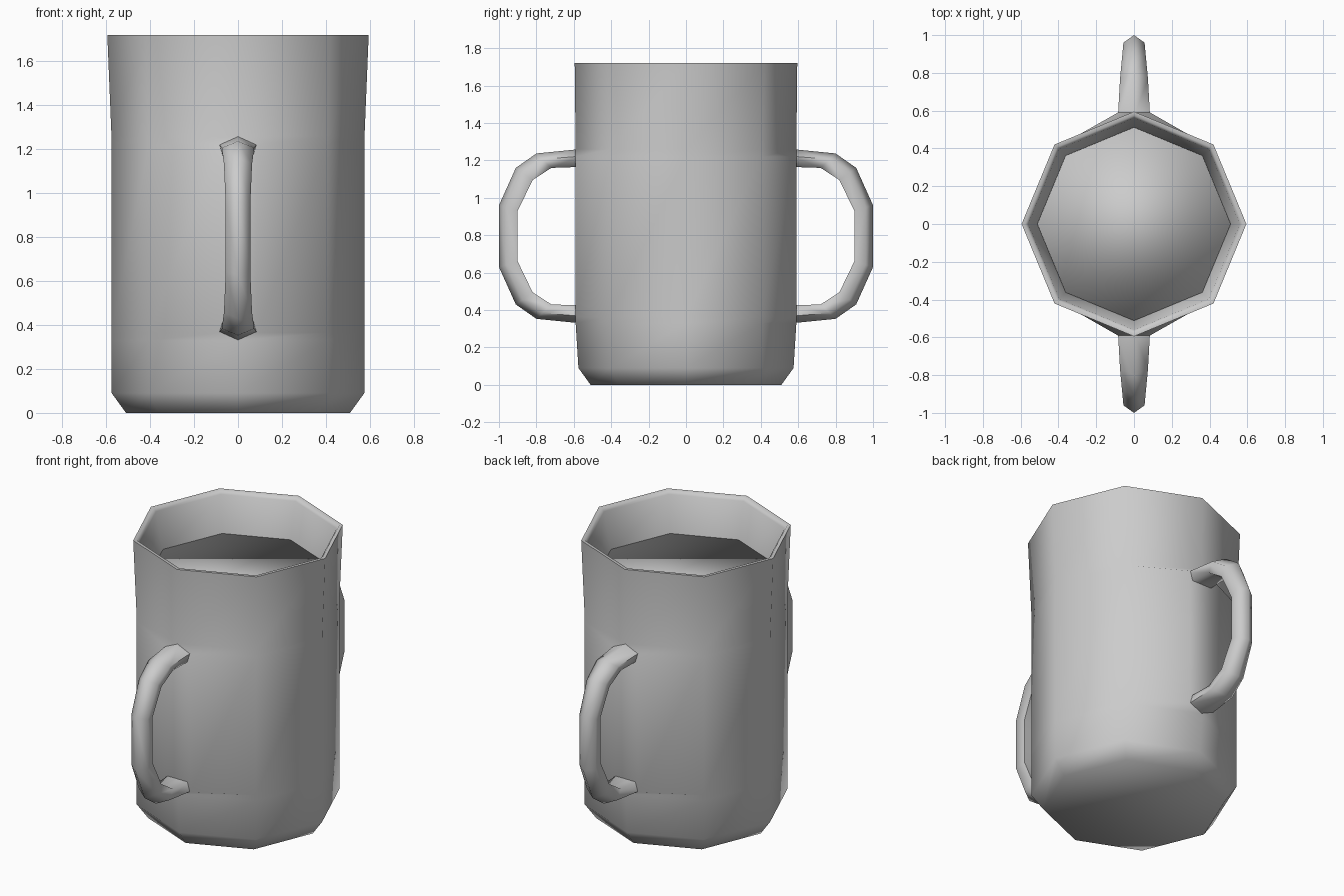
import bpy, bmesh, math

if "Cube" in bpy.data.objects:
    bpy.data.objects.remove(bpy.data.objects["Cube"])

def finish(name, bm, angle):
    bmesh.ops.remove_doubles(bm, verts=bm.verts, dist=1e-4)
    bmesh.ops.recalc_face_normals(bm, faces=bm.faces)
    me = bpy.data.meshes.new(name)
    bm.to_mesh(me)
    bm.free()
    ob = bpy.data.objects.new(name, me)
    bpy.context.collection.objects.link(ob)
    bpy.ops.object.select_all(action='DESELECT')
    ob.select_set(True)
    bpy.context.view_layer.objects.active = ob
    bpy.ops.object.shade_smooth_by_angle(angle=math.radians(angle))
    return ob

def loft(bm, rings, cap_start=False, cap_end=False):
    rows = [[bm.verts.new(p) for p in r] for r in rings]
    n = len(rows[0])
    for a, b in zip(rows, rows[1:]):
        for i in range(n):
            j = (i + 1) % n
            bm.faces.new((a[i], a[j], b[j], b[i]))
    if cap_start:
        bm.faces.new(rows[0][::-1])
    if cap_end:
        bm.faces.new(rows[-1])

def ring(z, r, y=None, split=0.0):
    """Octagon whose front and back corners can widen into a handle pad."""
    y = y or r
    d = r * math.sqrt(0.5)
    half = [(r, 0), (d, d), (split, y), (-split, y), (-d, d)]
    return [(px, py, z) for px, py in half + [(-px, -py) for px, py in half]]

# Mug shell: outside, rim and tapering inside wall
bm = bmesh.new()
shell = [(0, .51), (.09, .575), (.33, .575, .59), (.365, .575, .59, .085),
         (1.22, .575, .59, .085), (1.26, .576, .59), (1.72, .595),
         (1.72, .575), (1.70, .56), (1.46, .51)]
loft(bm, [ring(*s) for s in shell], cap_start=True)
finish("mug_body", bm, 60)

# Drink filling the mug, softly shaded over its edge
bm = bmesh.new()
loft(bm, [ring(1.40, .50), ring(1.48, .512)], cap_end=True)
finish("drink_surface", bm, 180)

# Handles: (outer y, outer z, inner y, inner z, half width), upper half of the loop
upper = [(.57, 1.26, .57, 1.165, .085), (.80, 1.237, .72, 1.16, .074),
         (.91, 1.16, .82, 1.095, .064), (1.0, .96, .90, .93, .056)]
MID = .795
path = upper + [(a, 2 * MID - b, c, 2 * MID - d, w) for a, b, c, d, w in reversed(upper)]
section = [(0, 0), (1, .4), (.8, 1), (-.8, 1), (-1, .4)]
for name, side in (("front_handle", -1), ("back_handle", 1)):
    bm = bmesh.new()
    loft(bm, [[(u * w, side * (oy + (iy - oy) * t), oz + (iz - oz) * t)
               for u, t in section] for oy, oz, iy, iz, w in path], True, True)
    finish(name, bm, 75)
